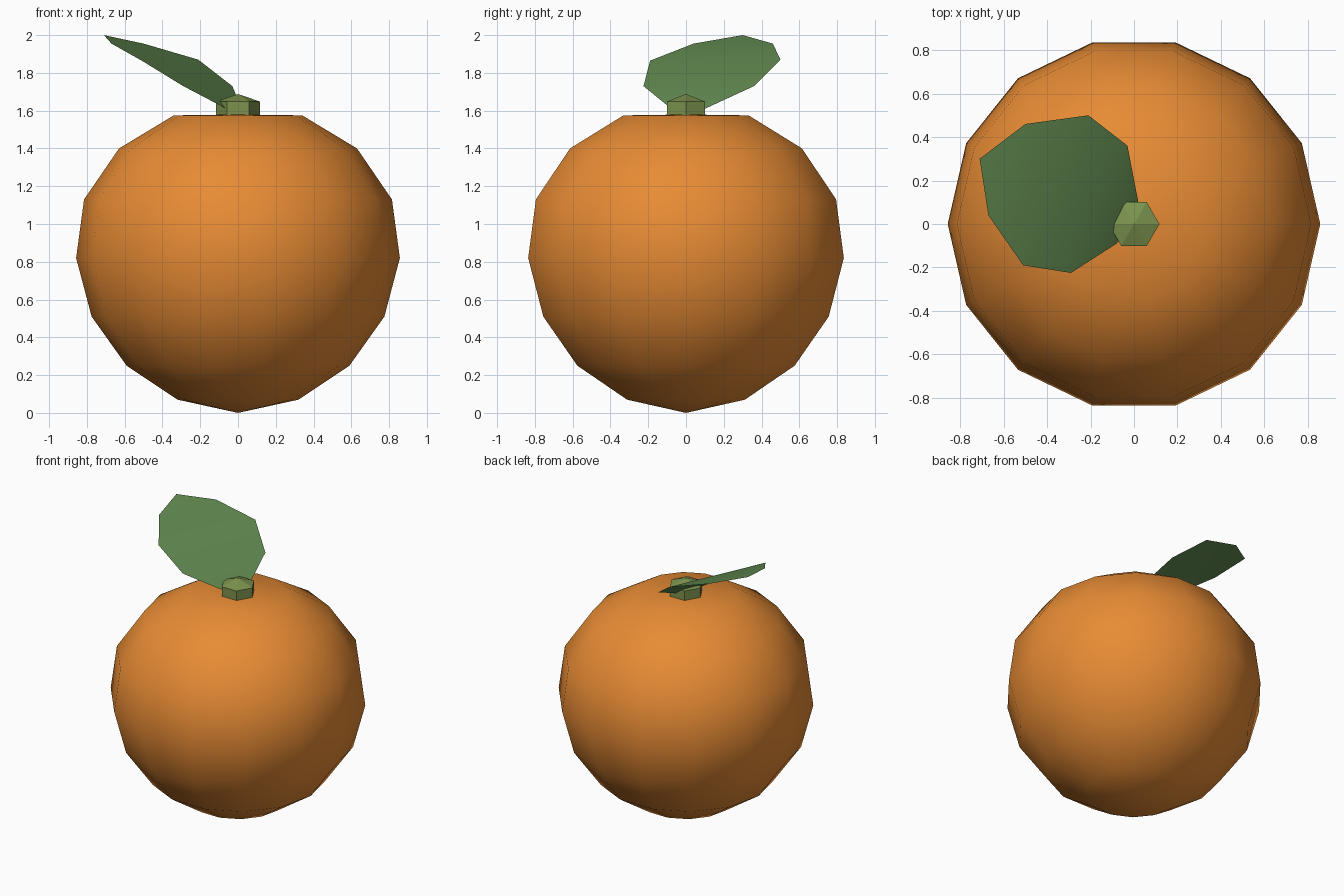
import bpy
from math import cos, sin, pi

if "Cube" in bpy.data.objects:
    bpy.data.objects.remove(bpy.data.objects["Cube"])


def make(name, verts, faces, color, smooth):
    mesh = bpy.data.meshes.new(name)
    mesh.from_pydata(verts, [], faces)
    mesh.polygons.foreach_set("use_smooth", [smooth] * len(mesh.polygons))
    mat = bpy.data.materials.new(name + "_color")
    mat.diffuse_color = (*color, 1)
    mat.use_nodes = True
    mat.node_tree.nodes["Principled BSDF"].inputs["Base Color"].default_value = mat.diffuse_color
    mesh.materials.append(mat)
    obj = bpy.data.objects.new(name, mesh)
    bpy.context.collection.objects.link(obj)
    return obj


def lathe(name, bottom, rings, top, sides, color, smooth):
    """Stack of n-sided (radius, z) rings closed by two poles."""
    verts = [(r * cos(2 * pi * i / sides), r * sin(2 * pi * i / sides), z)
             for r, z in rings for i in range(sides)]
    lo, hi = len(verts), len(verts) + 1
    verts += [(0, 0, bottom), (0, 0, top)]
    last = (len(rings) - 1) * sides
    faces = []
    for i in range(sides):
        j = (i + 1) % sides
        faces.append((lo, j, i))
        faces.append((hi, last + i, last + j))
        for k in range(0, last, sides):
            faces.append((k + i, k + j, k + sides + j, k + sides + i))
    return make(name, verts, faces, color, smooth)


# Round fruit, flattened on top
lathe("fruit", 0.0,
      [(0.32, 0.07), (0.59, 0.25), (0.775, 0.51), (0.857, 0.82),
       (0.815, 1.13), (0.63, 1.40), (0.34, 1.575)],
      1.58, 14, (0.80, 0.26, 0.035), True)

# Hexagonal stem stub with a low point
lathe("stem", 1.57, [(0.117, 1.57), (0.117, 1.648)], 1.688, 6,
      (0.20, 0.29, 0.075), False)

# Curved leaf: base point, rows of left/right edge points, tip
base = (-0.01, 0.0, 1.575)
rows = [((-0.08, -0.09, 1.62), (0.02, 0.10, 1.61)),
        ((-0.29, -0.225, 1.73), (-0.03, 0.36, 1.73)),
        ((-0.51, -0.19, 1.865), (-0.21, 0.50, 1.87)),
        ((-0.67, 0.04, 1.955), (-0.50, 0.46, 1.955))]
tip = (-0.71, 0.30, 2.0)
verts = [base] + [p for row in rows for p in row] + [tip]
faces = [(0, 2, 1)]
faces += [(k, k + 1, k + 3, k + 2) for k in range(1, 7, 2)]
faces.append((7, 8, 9))
make("leaf", verts, faces, (0.12, 0.25, 0.08), True)
